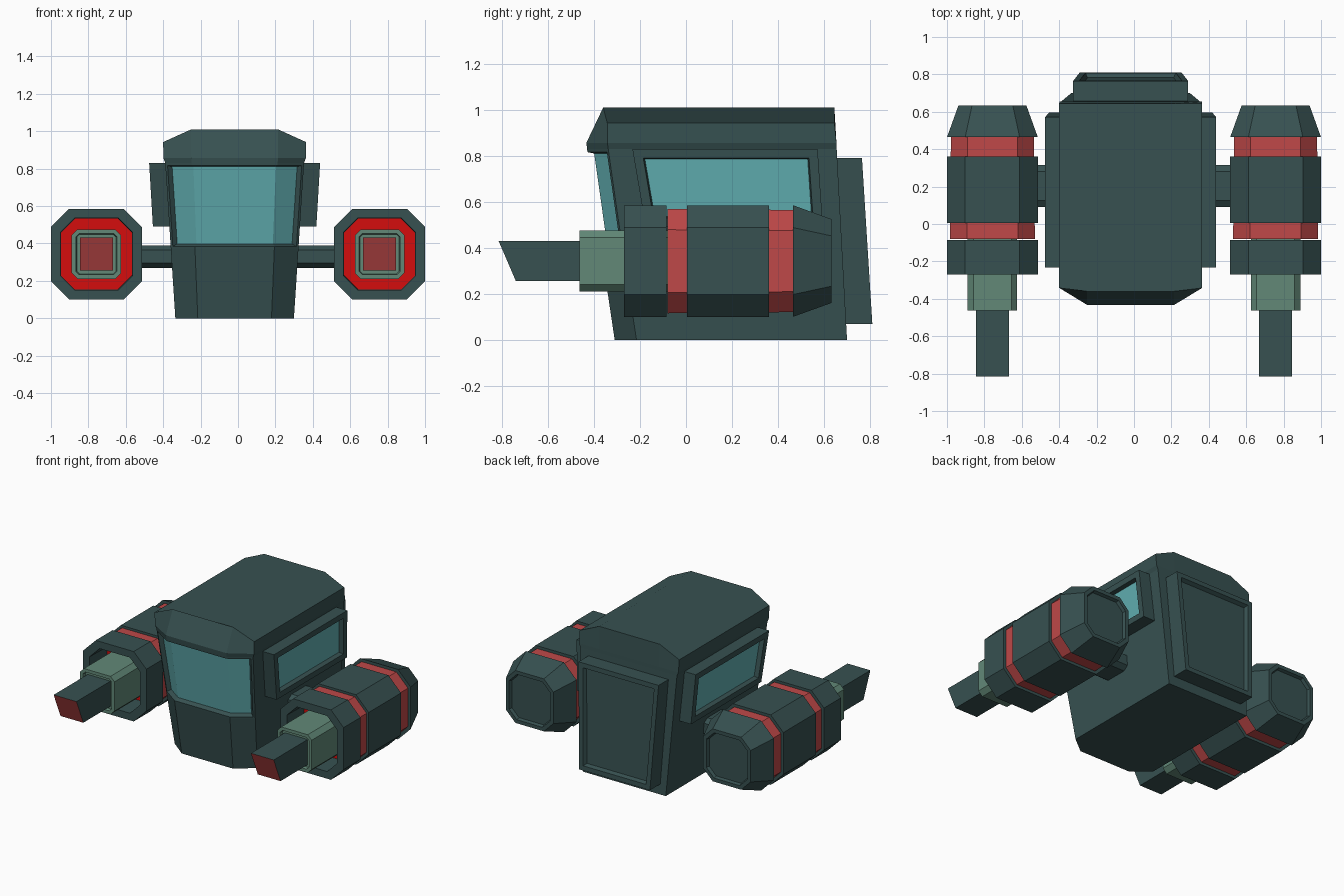
import bpy, bmesh

if "Cube" in bpy.data.objects:
    bpy.data.objects.remove(bpy.data.objects["Cube"])

CX = -0.018            # cabin sits slightly off centre
EX, EZ = 0.757, 0.343  # engine axis


def material(name, r, g, b):
    m = bpy.data.materials.new(name)
    m.diffuse_color = (r, g, b, 1)
    m.use_nodes = True
    m.node_tree.nodes["Principled BSDF"].inputs["Base Color"].default_value = m.diffuse_color
    return m


DARK = material("dark_teal", 0.038, 0.082, 0.082)
GLASS = material("aqua_glass", 0.118, 0.42, 0.435)
RED = material("soft_red", 0.52, 0.065, 0.065)
BRIGHT = material("bright_red", 0.66, 0.004, 0.004)
GREEN = material("sage_green", 0.122, 0.25, 0.187)


def loft(rings, caps=True):
    """Skin a list of equally sized closed point rings."""
    bm = bmesh.new()
    vs = [[bm.verts.new(p) for p in ring] for ring in rings]
    n = len(rings[0])
    for a, b in zip(vs, vs[1:]):
        for i in range(n):
            j = (i + 1) % n
            bm.faces.new((a[i], a[j], b[j], b[i]))
    if caps:
        bm.faces.new(vs[0])
        bm.faces.new(vs[-1])
    bmesh.ops.recalc_face_normals(bm, faces=bm.faces)
    bm.normal_update()
    return bm


def recess(bm, faces, border, depth, wall=0.006, mat=0):
    """Flat border followed by a sunken panel."""
    bmesh.ops.inset_region(bm, faces=faces, thickness=border, depth=0, use_even_offset=True)
    bm.normal_update()
    bmesh.ops.inset_region(bm, faces=faces, thickness=wall, depth=-depth, use_even_offset=True)
    for f in faces:
        f.material_index = mat


def facing(bm, axis, sign):
    """The face whose centre lies furthest along an axis."""
    return [max(bm.faces, key=lambda f: sign * f.calc_center_median()[axis])]


def finish(bm, name, mats, mirror=False):
    me = bpy.data.meshes.new(name)
    bm.to_mesh(me)
    bm.free()
    for m in mats:
        me.materials.append(m)
    ob = bpy.data.objects.new(name, me)
    bpy.context.collection.objects.link(ob)
    if mirror:
        ob.modifiers.new("mirror", 'MIRROR')
    return ob


def octagon(y, h, ratio=0.6):
    f = h * ratio
    pts = [(-f, -h), (f, -h), (h, -f), (h, f), (f, h), (-f, h), (-h, f), (-h, -f)]
    return [(EX + x, y, EZ + z) for x, z in pts]


# Cabin shell: c = front flat half width, w = side half width
def cabin_ring(z, c, w, yf, ys, yb, drop=0.0):
    pts = [(-c, yf, z), (c, yf, z), (w, ys, z - drop), (w, yb, z - drop),
           (c, yb, z), (-c, yb, z), (-w, yb, z - drop), (-w, ys, z - drop)]
    return [(x + CX, y, zz) for x, y, zz in pts]


bm = loft([
    cabin_ring(0.00, 0.197, 0.317, -0.310, -0.215, 0.700),
    cabin_ring(0.37, 0.212, 0.341, -0.365, -0.272, 0.680),
    cabin_ring(0.83, 0.230, 0.371, -0.430, -0.338, 0.655),
    cabin_ring(0.857, 0.232, 0.381, -0.433, -0.342, 0.654),
    cabin_ring(1.01, 0.232, 0.382, -0.360, -0.342, 0.645, 0.068),
])
# Wraparound windscreen
screen = [f for f in bm.faces
          if 0.5 < f.calc_center_median().z < 0.7 and f.calc_center_median().y < -0.2]
recess(bm, screen, 0.014, 0.028, 0.010, 1)
finish(bm, "cabin", [DARK, GLASS])

# Side window boxes
for s, side in ((1, "right"), (-1, "left")):
    outline = [(-0.233, 0.83, 0.457), (0.572, 0.83, 0.457),
               (0.595, 0.49, 0.437), (-0.175, 0.49, 0.437)]
    bm = loft([[(CX + s * (x - 0.12), y, z) for y, z, x in outline],
               [(CX + s * x, y, z) for y, z, x in outline]])
    recess(bm, facing(bm, 0, s), 0.04, 0.03, 0.006, 1)
    finish(bm, side + "_window_box", [DARK, GLASS])

# Rear door with sunken panel
door = [(-0.307, 0.79, 0.765), (0.307, 0.79, 0.765), (0.272, 0.07, 0.81), (-0.272, 0.07, 0.81)]
bm = loft([[(CX + x, y - 0.15, z) for x, z, y in door],
           [(CX + x, y, z) for x, z, y in door]])
recess(bm, facing(bm, 1, 1), 0.032, 0.025, 0.012)
finish(bm, "rear_door", [DARK])

# Engine front sleeve (open tube)
bm = loft([octagon(-0.085, 0.19), octagon(-0.085, 0.2425), octagon(-0.27, 0.2425),
           octagon(-0.27, 0.193), octagon(-0.085, 0.19)], caps=False)
bmesh.ops.remove_doubles(bm, verts=bm.verts, dist=1e-5)
bmesh.ops.recalc_face_normals(bm, faces=bm.faces)
finish(bm, "engine_sleeve", [DARK], True)

# Red core shows as two bands and as a bright front plate
bm = loft([octagon(-0.08, 0.227), octagon(0.47, 0.222)])
facing(bm, 1, -1)[0].material_index = 1
finish(bm, "engine_core", [RED, BRIGHT], True)

# Engine main drum
finish(loft([octagon(0.005, 0.2425), octagon(0.36, 0.2425)]), "engine_drum", [DARK], True)

# Engine tapered tail
bm = loft([octagon(0.465, 0.2425), octagon(0.633, 0.182)])
recess(bm, facing(bm, 1, 1), 0.025, 0.02, 0.008)
finish(bm, "engine_tail", [DARK], True)

# Green barrel collar
bm = loft([octagon(-0.07, 0.132, 0.77), octagon(-0.462, 0.132, 0.77)])
recess(bm, facing(bm, 1, -1), 0.022, 0.02, 0.005)
finish(bm, "barrel_collar", [GREEN], True)

# Square barrel with slanted red tip
h = 0.0875
square = [(-h, -h), (h, -h), (h, h), (-h, h)]
bm = loft([[(EX + x, -0.3, EZ + z) for x, z in square],
           [(EX + x, -0.777 - 0.43 * z, EZ + z) for x, z in square]])
facing(bm, 1, -1)[0].material_index = 1
finish(bm, "barrel", [DARK, RED], True)

# Struts joining cabin and engines
strut = [(0.09, 0.295), (0.125, 0.27), (0.28, 0.27), (0.315, 0.295),
         (0.315, 0.365), (0.28, 0.39), (0.125, 0.39), (0.09, 0.365)]
finish(loft([[(x, y, z) for y, z in strut] for x in (0.28, 0.53)]), "engine_strut", [DARK], True)
